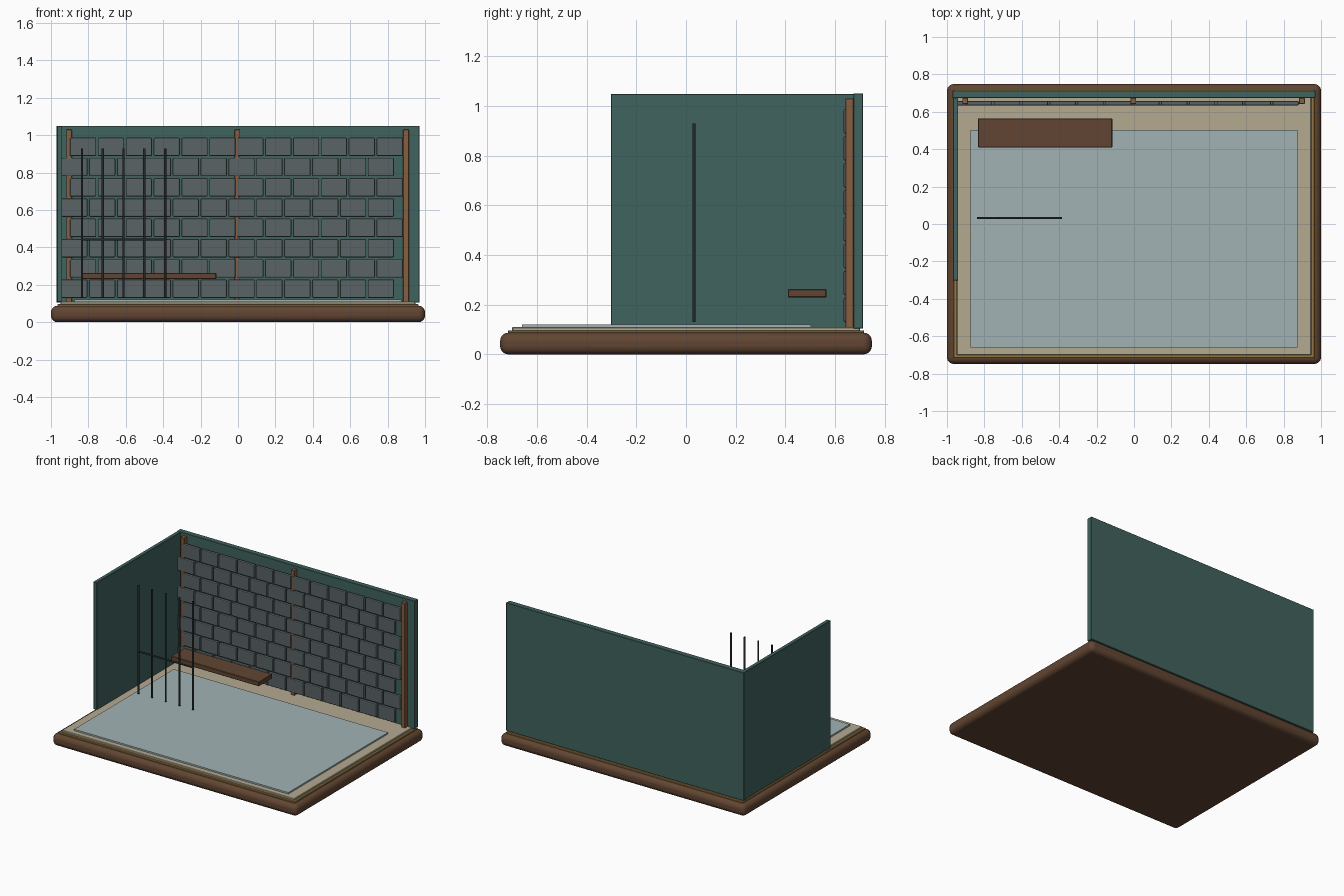
import bpy, bmesh
from mathutils import Matrix, Vector

if "Cube" in bpy.data.objects:
    bpy.data.objects.remove(bpy.data.objects["Cube"])


def material(name, r, g, b):
    m = bpy.data.materials.new(name)
    m.diffuse_color = (r, g, b, 1)
    m.use_nodes = True
    m.node_tree.nodes["Principled BSDF"].inputs["Base Color"].default_value = m.diffuse_color
    return m


WOOD = material("dark_wood", 0.12, 0.06, 0.032)
BRASS = material("brass", 0.30, 0.18, 0.05)
SAND = material("sand_floor", 0.46, 0.40, 0.28)
ICE = material("pale_blue_floor", 0.36, 0.45, 0.46)
TEAL = material("teal_wall", 0.052, 0.125, 0.112)
STONE = material("grey_stone", 0.10, 0.125, 0.13)
TIMBER = material("timber", 0.25, 0.11, 0.05)
IRON = material("black_iron", 0.018, 0.022, 0.024)


def finish(name, bm, mat, bevel=0, segments=1):
    mesh = bpy.data.meshes.new(name)
    bm.to_mesh(mesh)
    bm.free()
    mesh.materials.append(mat)
    ob = bpy.data.objects.new(name, mesh)
    bpy.context.collection.objects.link(ob)
    if bevel:
        mod = ob.modifiers.new("bevel", "BEVEL")
        mod.width = bevel
        mod.segments = segments
    return ob


def add_box(bm, x, y, z):
    centre = Vector([(a + b) / 2 for a, b in (x, y, z)])
    size = [b - a for a, b in (x, y, z)]
    bmesh.ops.create_cube(bm, size=1, matrix=Matrix.Translation(centre) @ Matrix.Diagonal((*size, 1)))


def box(name, mat, x, y, z, bevel=0, segments=1):
    bm = bmesh.new()
    add_box(bm, x, y, z)
    return finish(name, bm, mat, bevel, segments)


# Plinth with rounded edges
plinth = box("plinth", WOOD, (-1, 1), (-0.748, 0.748), (0, 0.088), 0.035, 5)
bpy.context.view_layer.objects.active = plinth
plinth.select_set(True)
bpy.ops.object.shade_smooth_by_angle()

# Stepped floor layers
box("brass_trim", BRASS, (-0.965, 0.965), (-0.717, 0.717), (0.08, 0.097), 0.003)
box("floor_slab", SAND, (-0.948, 0.948), (-0.70, 0.70), (0.09, 0.11), 0.003)
box("inner_floor", ICE, (-0.875, 0.873), (-0.66, 0.502), (0.105, 0.121))

# Walls
box("back_wall", TEAL, (-0.97, 0.97), (0.673, 0.713), (0.105, 1.05), 0.002)
box("side_wall", TEAL, (-0.968, -0.94), (-0.302, 0.713), (0.108, 1.049), 0.002)

# Timber posts behind the stonework
for i, x in enumerate((-0.903, -0.003, 0.898)):
    box(f"post_{i + 1}", TIMBER, (x - 0.015, x + 0.015), (0.641, 0.674), (0.108, 1.03), 0.002)

# Staggered stone blocks
bm = bmesh.new()
for row in range(8):
    z = 0.179 + row * 0.1084
    right = 0.881 if row % 2 else 0.834
    for col in range(12):
        x = right - 0.07 - col * 0.149
        add_box(bm, (x - 0.07, x + 0.07), (0.634, 0.658), (z - 0.049, z + 0.049))
finish("stone_blocks", bm, STONE, 0.006, 2)

# Bench plank
box("bench", WOOD, (-0.834, -0.116), (0.41, 0.565), (0.23, 0.263), 0.003)

# Iron bars and their crossbar
bm = bmesh.new()
for i in range(5):
    pos = Matrix.Translation((-0.834 + i * 0.111, 0.032, 0.53))
    bmesh.ops.create_cone(bm, cap_ends=True, segments=12, radius1=0.0065, radius2=0.0065, depth=0.8, matrix=pos)
finish("iron_bars", bm, IRON)
bm = bmesh.new()
pos = Matrix.Translation((-0.612, 0.032, 0.442)) @ Matrix.Rotation(1.570796, 4, "Y")
bmesh.ops.create_cone(bm, cap_ends=True, segments=12, radius1=0.006, radius2=0.006, depth=0.45, matrix=pos)
finish("iron_crossbar", bm, IRON)
